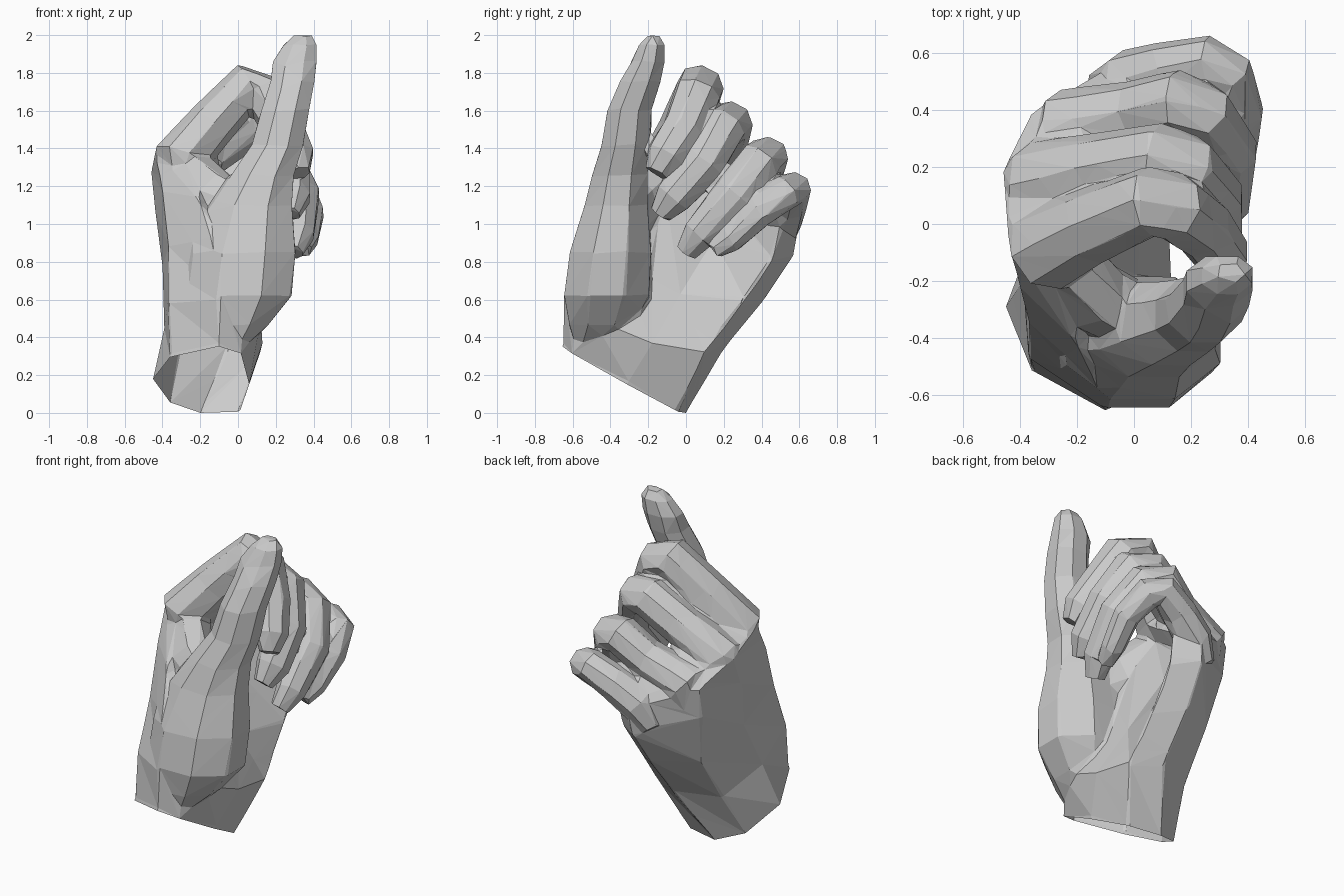
import bpy
import bmesh
from math import cos, sin, pi
from mathutils import Vector

if "Cube" in bpy.data.objects:
    bpy.data.objects.remove(bpy.data.objects["Cube"])

# One plain material for the whole hand
SKIN = (0.6, 0.6, 0.6, 1)
skin = bpy.data.materials.new("light grey")
skin.use_nodes = True
skin.diffuse_color = SKIN
skin.node_tree.nodes["Principled BSDF"].inputs["Base Color"].default_value = SKIN

SIDES = 8
ANGLES = [2 * pi * (k + 0.5) / SIDES for k in range(SIDES)]
WRIST_POINT = Vector((-0.2, 0, 0))
WRIST_NORMAL = Vector((-0.08, -0.55, -1)).normalized()
body = bmesh.new()


def add_solid(rings):
    """Skin a list of rings into a closed solid."""
    loops = [[body.verts.new(p) for p in ring] for ring in rings]
    for low, high in zip(loops, loops[1:]):
        for i in range(SIDES):
            j = (i + 1) % SIDES
            body.faces.new((low[i], low[j], high[j], high[i]))
    body.faces.new(loops[-1])
    body.faces.new(loops[0][::-1])


def add_tube(path, across=Vector((0, 0.85, -0.5)), wide=1.06):
    """Bent tube; each path entry is x, y, z, radius in hundredths."""
    points = [Vector(p[:3]) / 100 for p in path]
    rings = []
    for i, centre in enumerate(points):
        before, after = points[max(i - 1, 0)], points[min(i + 1, len(points) - 1)]
        tangent = (after - before).normalized()
        normal = tangent.cross(across).normalized()
        side = normal.cross(tangent)
        radius = path[i][3] / 100
        rings.append([centre + radius * (wide * cos(a) * side + sin(a) * normal)
                      for a in ANGLES])
    add_solid(rings)


# Palm: rings from the wrist up to the finger roots, in hundredths.
# Order: thumb edge, three across the back, little-finger edge, three across the palm
wrist = [(-10, -65, 36), (-36, -51, 30), (-45, -29, 18), (-36, -8, 5),
         (-20, 0, 0), (1, -4, 1), (6, -30, 16), (2, -60, 33)]
heel = [(-10, -65, 60), (-37, -47, 58), (-39, -20, 45), (-31, 8, 33),
        (-5, 21, 35), (12, 10, 32), (13, -18, 37), (12, -50, 50)]
middle = [(-12, -58, 88), (-37, -34, 90), (-40, 0, 78), (-30, 28, 62),
          (-5, 43, 62), (11, 31, 60), (2, -3, 63), (0, -30, 78)]
upper = [(-20, -42, 113), (-40, -22, 118), (-44, 8, 108), (-36, 36, 95),
         (-3, 57, 83), (12, 46, 82), (-10, 15, 92), (-10, -10, 111)]
knuckles = [(-27, -22, 132), (-44, -8, 138), (-46, 19, 128), (-36, 39, 113),
            (0, 60, 99), (13, 50, 98), (-14, 21, 111), (-18, -2, 127)]
finger_roots = [(-16, -8, 142), (-24, 0, 153), (-22, 17, 141), (-16, 36, 126),
                (6, 55, 110), (18, 48, 105), (-6, 24, 118), (-10, 1, 134)]
rings = [[Vector(p) / 100 for p in ring]
         for ring in (wrist, heel, middle, upper, knuckles, finger_roots)]
below_wrist = [p + WRIST_NORMAL * 0.06 for p in rings[0]]
add_solid([below_wrist] + rings)

# Thumb: level rings with separate x and y radii
thumb = [(-2, -50, 37, 8, 9), (-1, -45, 46, 17, 17), (1, -42, 62, 28, 23),
         (3, -40, 85, 28, 22), (7, -37, 110, 22, 17), (13, -35, 126, 17, 15),
         (21, -32, 142, 14, 13), (25, -30, 160, 13, 12), (29, -24, 176, 12, 11),
         (30, -20, 186, 12, 9), (33, -18, 195, 9, 7), (34, -17, 200, 5, 3)]
add_solid([[Vector((x + rx * cos(a) * 1.06, y + ry * sin(a) * 1.06, z)) / 100
            for a in ANGLES] for x, y, z, rx, ry in thumb])

# Web of skin between thumb and first knuckle
add_tube([(-28, -9, 124, 13), (-14, -25, 112, 13), (5, -36, 99, 13)],
         across=Vector((0, 0, 1)), wide=1.4)

# Four curled fingers, index to little: base, knuckle, middle joint, last joint, tip
add_tube([(-26, -9, 120, 11), (-30, -8, 135, 15), (-13, 0, 154, 13), (6, 8, 174, 12),
          (14, 6, 169, 12), (24, -1, 151, 11), (31, -11, 136, 10), (33, -16, 127, 6)])
add_tube([(-28, 13, 110, 9), (-33, 15, 126, 14), (-10, 20, 141, 12), (9, 23, 154, 12),
          (18, 20, 152, 12), (28, 9, 132, 11), (29, -7, 114, 10), (27, -14, 105, 6)])
add_tube([(-24, 34, 100, 9), (-24, 34, 113, 13), (0, 39, 124, 11), (15, 43, 136, 11),
          (24, 39, 133, 11), (33, 25, 115, 11), (32, 7, 95, 9), (29, 0, 85, 6)])
add_tube([(-10, 46, 88, 9), (-2, 50, 101, 11), (12, 54, 111, 10), (26, 57, 119, 9),
          (33, 53, 117, 9), (38, 39, 106, 8), (36, 24, 92, 7), (34, 15, 86, 5)])

# Join everything into one object
bmesh.ops.recalc_face_normals(body, faces=body.faces)
mesh = bpy.data.meshes.new("hand")
body.to_mesh(mesh)
hand = bpy.data.objects.new("hand", mesh)
bpy.context.collection.objects.link(hand)
bpy.context.view_layer.objects.active = hand
hand.select_set(True)


def apply(kind, **settings):
    """Add a modifier to the hand and apply it."""
    modifier = hand.modifiers.new(kind.title(), kind)
    for key, value in settings.items():
        setattr(modifier, key, value)
    bpy.ops.object.modifier_apply(modifier=modifier.name)


# Fuse the parts into a single skin and soften the seams
apply("REMESH", mode='VOXEL', voxel_size=0.013)
apply("SMOOTH", factor=0.5, iterations=6)

# Cut the wrist open along its slanted plane
body.clear()
body.from_mesh(hand.data)
bmesh.ops.bisect_plane(body, geom=body.verts[:] + body.edges[:] + body.faces[:],
                       plane_co=WRIST_POINT, plane_no=WRIST_NORMAL, clear_outer=True)
body.to_mesh(hand.data)
body.free()

# Reduce to broad flat facets
apply("DECIMATE", ratio=600 / len(hand.data.polygons))
hand.data.materials.clear()
hand.data.materials.append(skin)
hand.data.shade_flat()
